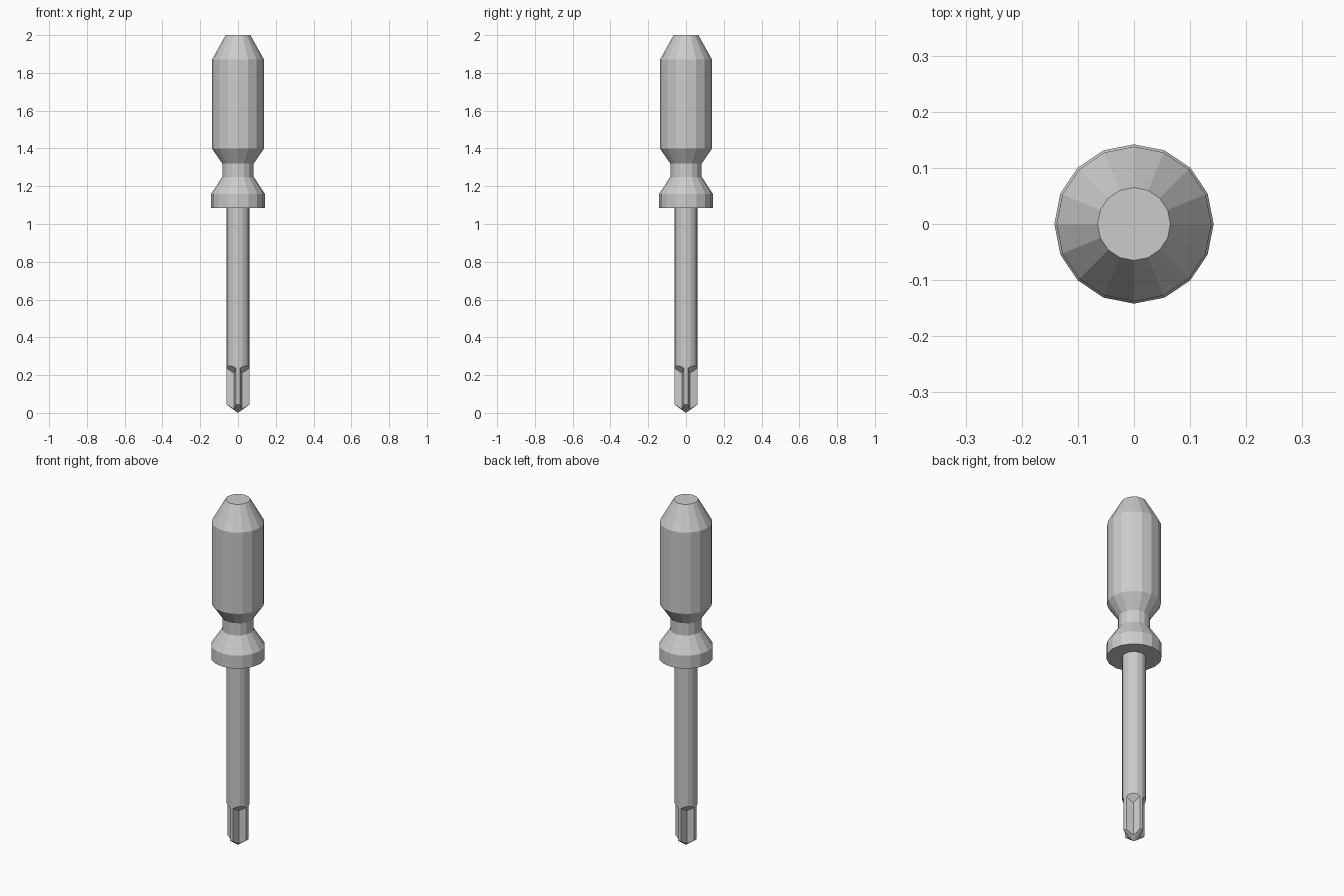
import bpy, bmesh, math

if "Cube" in bpy.data.objects:
    bpy.data.objects.remove(bpy.data.objects["Cube"])


def new_object(name, bm):
    bmesh.ops.recalc_face_normals(bm, faces=bm.faces)
    mesh = bpy.data.meshes.new(name)
    bm.to_mesh(mesh)
    bm.free()
    obj = bpy.data.objects.new(name, mesh)
    bpy.context.collection.objects.link(obj)
    return obj


def lathe(name, profile, sides=16):
    """Closed solid of revolution; a zero radius gives a point."""
    bm = bmesh.new()
    rings = []
    for r, z in profile:
        n = sides if r > 0 else 1
        rings.append([bm.verts.new((r * math.cos(2 * math.pi * i / sides),
                                    r * math.sin(2 * math.pi * i / sides), z))
                      for i in range(n)])
    for a, b in zip(rings, rings[1:]):
        for i in range(sides):
            j = (i + 1) % sides
            if len(a) == 1:
                bm.faces.new((a[0], b[j], b[i]))
            else:
                bm.faces.new((a[i], a[j], b[j], b[i]))
    for ring in (rings[0], rings[-1]):
        if len(ring) > 1:
            bm.faces.new(ring)
    return new_object(name, bm)


# Handle with waist and collar
lathe("handle", [(0.142, 1.085), (0.142, 1.16), (0.083, 1.25), (0.083, 1.32),
                 (0.138, 1.40), (0.138, 1.87), (0.065, 2.0)])

# Shaft with conical point
shaft = lathe("shaft", [(0, 0), (0.062, 0.045), (0.062, 1.09)])

# Four flutes with sloped upper ends, leaving tapered cross fins
bm = bmesh.new()
outline = [(0.02, 0.02), (0.1, 0.001), (0.1, 0.1), (0.001, 0.1)]
for k in range(4):
    c, s = math.cos(k * math.pi / 2), math.sin(k * math.pi / 2)
    low, high = [], []
    for x, y in outline:
        px, py = c * x - s * y, s * x + c * y
        top = 0.21 + 1.18 * ((x + y) / math.sqrt(2) - 0.028)
        low.append(bm.verts.new((px, py, -0.1)))
        high.append(bm.verts.new((px, py, top)))
    bm.faces.new(low[::-1])
    bm.faces.new(high)
    for i in range(4):
        j = (i + 1) % 4
        bm.faces.new((low[i], low[j], high[j], high[i]))
cutter = new_object("flute_cutter", bm)
cutter.hide_render = True
cutter.display_type = 'WIRE'

cut = shaft.modifiers.new("flutes", 'BOOLEAN')
cut.operation = 'DIFFERENCE'
cut.solver = 'EXACT'
cut.object = cutter
